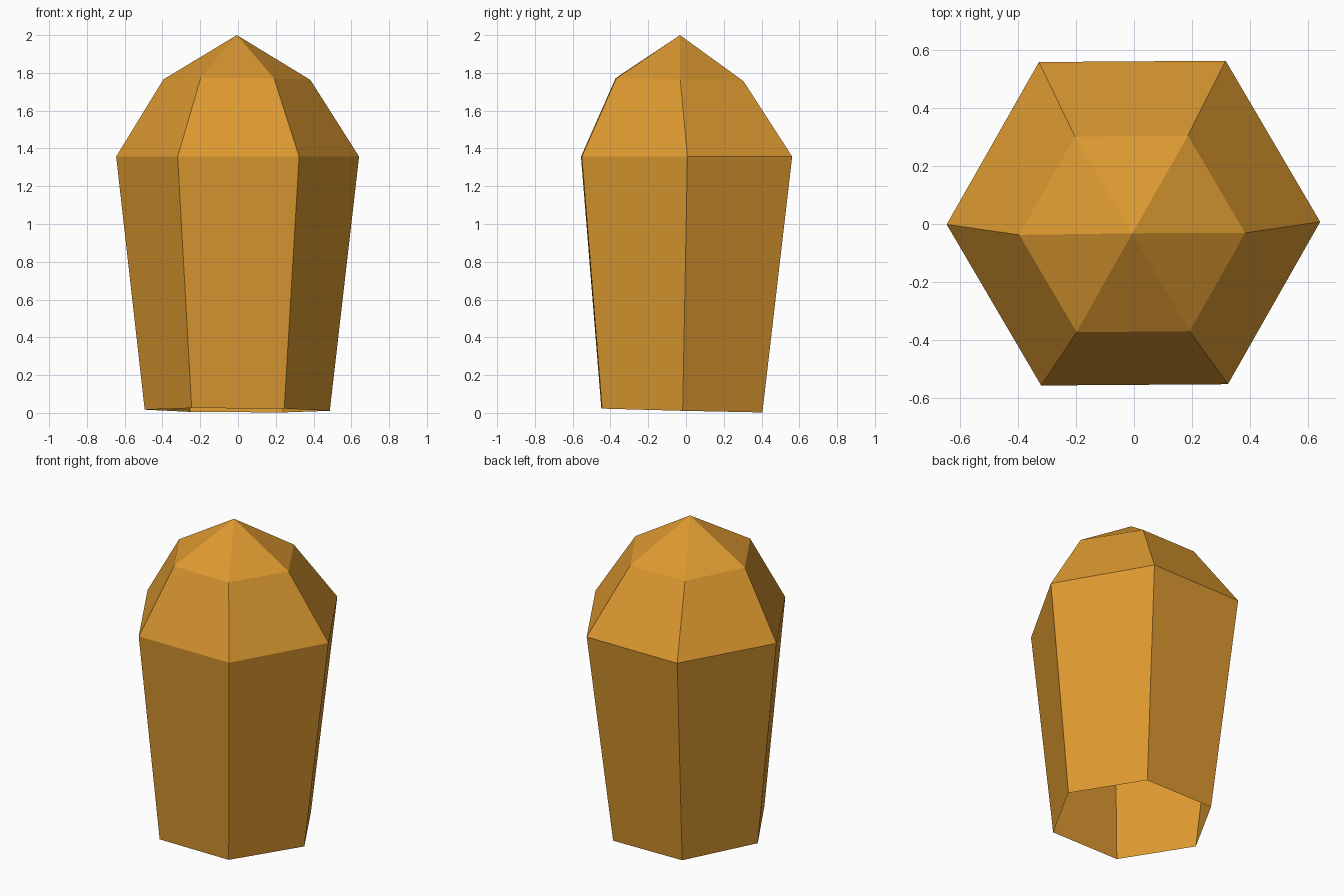
import bpy, bmesh
from math import cos, sin, pi, radians

cube = bpy.data.objects.get("Cube")
if cube:
    bpy.data.objects.remove(cube)

amber = bpy.data.materials.new("amber")
amber.use_nodes = True
colour = (0.72, 0.32, 0.03, 1)
amber.diffuse_color = colour
amber.node_tree.nodes["Principled BSDF"].inputs["Base Color"].default_value = colour

SIDES = 6
# Rings: centre x, centre y, centre z, radius, slope along x, slope along y, twist in degrees
RINGS = [
    (-0.004, -0.022, 0.014, 0.49, -0.006, -0.024, 0.5),
    (-0.002, 0.003, 1.357, 0.643, 0, 0, 0.4),
    (-0.006, -0.034, 1.764, 0.389, -0.003, -0.022, 0.5),
]
bm = bmesh.new()


def add_ring(cx, cy, cz, radius, slope_x, slope_y, twist):
    ring = []
    for i in range(SIDES):
        a = 2 * pi * i / SIDES + radians(twist)
        x, y = radius * cos(a), radius * sin(a)
        ring.append(bm.verts.new((cx + x, cy + y, cz + slope_x * x + slope_y * y)))
    return ring


# Tapered walls, open underneath
rings = [add_ring(*r) for r in RINGS]
for low, high in zip(rings, rings[1:]):
    for i in range(SIDES):
        j = (i + 1) % SIDES
        bm.faces.new((low[i], low[j], high[j], high[i]))

# Pointed tip
tip = bm.verts.new((-0.006, -0.032, 2.0))
for i in range(SIDES):
    bm.faces.new((rings[-1][i], rings[-1][(i + 1) % SIDES], tip))

mesh = bpy.data.meshes.new("crystal")
bm.to_mesh(mesh)
bm.free()
mesh.materials.append(amber)
crystal = bpy.data.objects.new("crystal", mesh)
bpy.context.collection.objects.link(crystal)
